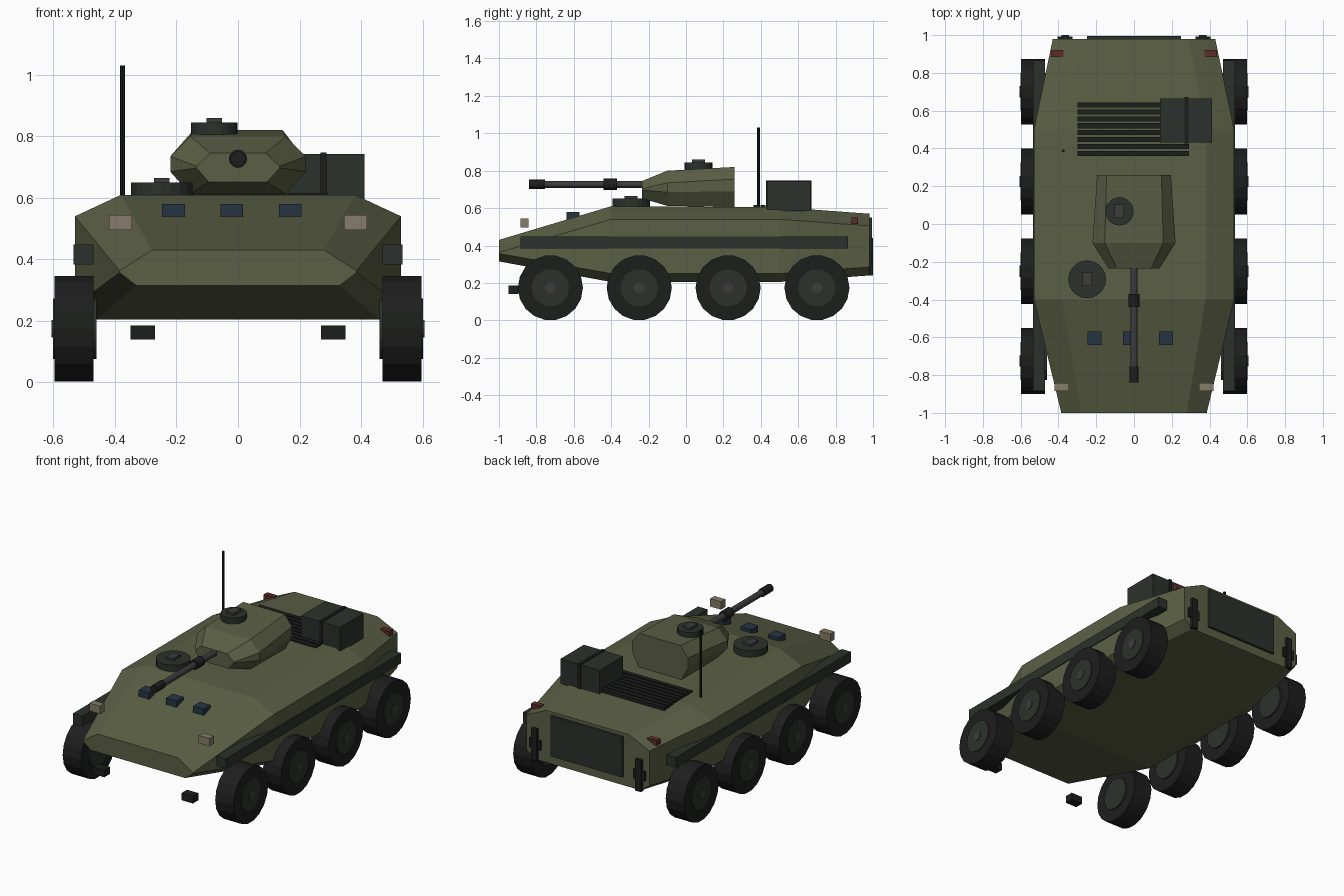
import bpy, bmesh
from math import pi
from mathutils import Matrix, Vector

if "Cube" in bpy.data.objects:
    bpy.data.objects.remove(bpy.data.objects["Cube"])


def mat(name, r, g, b):
    m = bpy.data.materials.new(name)
    m.diffuse_color = (r, g, b, 1)
    m.use_nodes = True
    m.node_tree.nodes["Principled BSDF"].inputs["Base Color"].default_value = m.diffuse_color
    return m


OLIVE = mat("olive", .105, .115, .058)
DARK = mat("dark_green", .024, .031, .025)
RUBBER = mat("rubber", .012, .013, .012)
METAL = mat("gunmetal", .045, .045, .047)
GLASS = mat("glass", .018, .035, .055)
LAMP = mat("lamp", .24, .20, .14)
RED = mat("red_lamp", .11, .025, .022)


def finish(name, bm, material):
    bmesh.ops.recalc_face_normals(bm, faces=bm.faces[:])
    me = bpy.data.meshes.new(name)
    bm.to_mesh(me)
    bm.free()
    me.materials.append(material)
    ob = bpy.data.objects.new(name, me)
    bpy.context.collection.objects.link(ob)
    return ob


def box(name, x, y, z, material):
    """Box from (min, max) ranges."""
    bm = bmesh.new()
    bmesh.ops.create_cube(bm, size=1)
    for v in bm.verts:
        v.co = Vector([(lo + hi) / 2 + c * (hi - lo) for c, (lo, hi) in zip(v.co, (x, y, z))])
    return finish(name, bm, material)


def box_pair(name, x, y, z, material):
    box(name + "_right", x, y, z, material)
    box(name + "_left", (-x[1], -x[0]), y, z, material)


def rod(name, axis, centre, lo, hi, r, material, sides=16):
    """Cylinder along an axis, from lo to hi; centre gives the other two coordinates."""
    bm = bmesh.new()
    rot = {"x": Matrix.Rotation(pi / 2, 4, "Y"), "y": Matrix.Rotation(pi / 2, 4, "X"), "z": Matrix()}[axis]
    c = list(centre)
    c.insert("xyz".index(axis), (lo + hi) / 2)
    bmesh.ops.create_cone(bm, cap_ends=True, segments=sides, radius1=r, radius2=r,
                          depth=hi - lo, matrix=Matrix.Translation(c) @ rot)
    return finish(name, bm, material)


def loft(name, stations, material):
    """Skin mirrored half sections: (y, [(x, z) from top to bottom])."""
    bm = bmesh.new()
    rings = []
    for y, half in stations:
        pts = half + [(-x, z) for x, z in reversed(half)]
        rings.append([bm.verts.new((x, y, z)) for x, z in pts])
    for a, b in zip(rings, rings[1:]):
        for i in range(len(a)):
            j = (i + 1) % len(a)
            bm.faces.new((a[i], a[j], b[j], b[i]))
    bm.faces.new(rings[0])
    bm.faces.new(rings[-1])
    return finish(name, bm, material)


# Hull and turret
mid = [(.38, .61), (.53, .54), (.53, .25), (.46, .205)]
loft("hull", [
    (-1, [(.28, .43), (.385, .363), (.385, .357), (.33, .315)]),
    (-.4, mid), (.5, [(.38, .605)] + mid[1:]),
    (.98, [(.29, .57), (.43, .505), (.43, .285), (.37, .24)])], OLIVE)
loft("turret", [
    (-.235, [(.09, .745), (.135, .703), (.135, .697), (.095, .652)]),
    (-.10, [(.155, .80), (.22, .735), (.22, .685), (.155, .612)]),
    (.26, [(.145, .82), (.195, .755), (.195, .69), (.15, .605)])], OLIVE)

# Gun
rod("gun_barrel", "y", (0, .727), -.80, -.15, .019, METAL, 12)
rod("gun_sleeve", "y", (0, .727), -.44, -.37, .03, RUBBER, 12)
rod("gun_muzzle", "y", (0, .727), -.84, -.755, .025, RUBBER, 12)

# Hatches with periscopes
for name, x, y, r, z, top in (("commander_hatch", -.077, .067, .075, .80, .845),
                              ("driver_hatch", -.248, -.293, .10, .605, .65)):
    rod(name, "z", (x, y), z, top, r, DARK, 20)
    box(name + "_periscope", (x - .025, x + .025), (y - .035, y + .035), (top - .005, top + .015), METAL)

# Wheels
for side, s in (("right", 1), ("left", -1)):
    for i in range(4):
        y = -.725 + .475 * i
        for part, x0, x1, r, m, n in (("tyre", .47, .597, .174, RUBBER, 18),
                                      ("hub", .46, .602, .10, DARK, 18),
                                      ("hub_cap", .59, .606, .03, METAL, 10)):
            lo, hi = sorted((s * x0, s * x1))
            rod(f"{part}_{side}_{i + 1}", "x", (y, .174), lo, hi, r, m, n)

# Side belts, lamps, hooks
box_pair("side_belt", (.47, .535), (-.885, .865), (.383, .448), DARK)
box_pair("headlight", (.345, .42), (-.885, -.842), (.495, .545), LAMP)
box_pair("tail_light", (.373, .44), (.885, .92), (.517, .55), RED)
box_pair("front_hook", (.27, .35), (-.95, -.895), (.14, .185), RUBBER)
box_pair("rear_bracket", (.345, .385), (.975, 1.0), (.24, .44), RUBBER)
box_pair("rear_bracket_pin", (.325, .405), (.975, .992), (.31, .37), RUBBER)

# Vision blocks
for i, x in enumerate((-.21, -.02, .17)):
    box(f"vision_block_{i + 1}", (x - .037, x + .037), (-.64, -.57), (.54, .58), GLASS)

# Rear door, engine grille, stowage, antenna
box("rear_door", (-.25, .25), (.97, .995), (.295, .55), DARK)
for i in range(8):
    y = .374 + .0365 * i
    box(f"grille_slat_{i + 1}", (-.298, .292), (y - .0135, y + .0135), (.59, .616), RUBBER)
box("stowage_box", (.138, .412), (.432, .665), (.585, .742), DARK)
box("stowage_strap", (.268, .288), (.427, .672), (.59, .748), RUBBER)
rod("antenna", "z", (-.375, .387), .60, 1.03, .008, RUBBER, 8)
